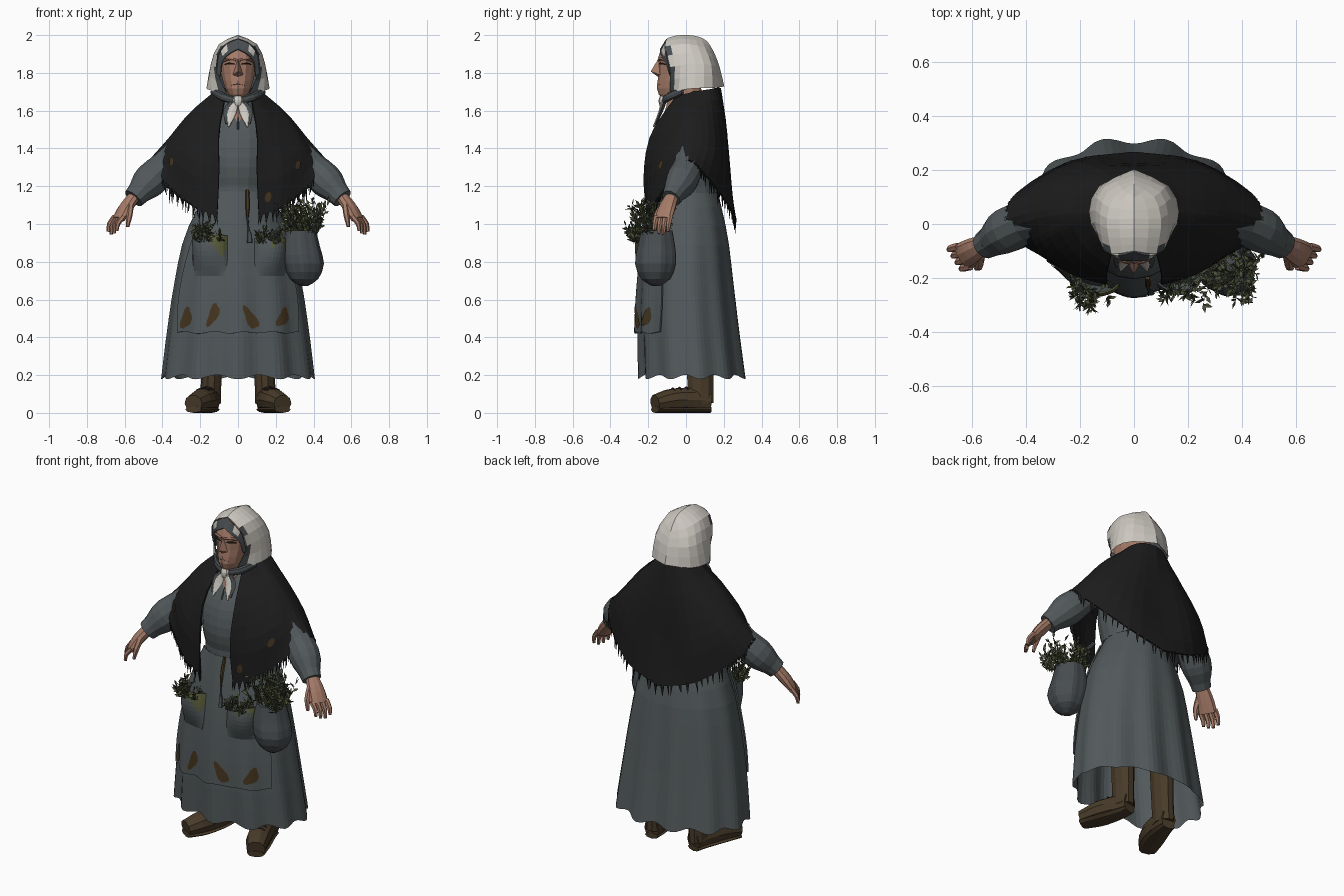
import bpy, bmesh, math, random
from mathutils import Vector

random.seed(4)
if "Cube" in bpy.data.objects:
    bpy.data.objects.remove(bpy.data.objects["Cube"])


def material(name, *rgb):
    m = bpy.data.materials.new(name)
    m.use_nodes = True
    m.diffuse_color = (*rgb, 1)
    m.node_tree.nodes["Principled BSDF"].inputs["Base Color"].default_value = (*rgb, 1)
    return m


SKIN = material("skin", .38, .2, .14)
WHITE = material("scarf_white", .62, .59, .54)
SLATE = material("slate_cloth", .065, .074, .08)
DRESS = material("dress_grey", .085, .1, .105)
BLACK = material("shawl_black", .012, .012, .012)
BOOT = material("boot_brown", .065, .043, .022)
STAIN = material("stain_brown", .06, .036, .014)
HERB = material("herb_green", .068, .078, .042)
OLIVE = material("olive", .105, .115, .042)
DARK = material("dark_line", .03, .018, .014)


def build(name, verts, faces, mats, indices=None, mirror=False, thick=0):
    mesh = bpy.data.meshes.new(name)
    mesh.from_pydata([tuple(v) for v in verts], [], faces)
    for m in mats if isinstance(mats, tuple) else (mats,):
        mesh.materials.append(m)
    for i, index in enumerate(indices or []):
        mesh.polygons[i].material_index = index
    bm = bmesh.new()
    bm.from_mesh(mesh)
    bmesh.ops.recalc_face_normals(bm, faces=bm.faces)
    bm.to_mesh(mesh)
    bm.free()
    ob = bpy.data.objects.new(name, mesh)
    bpy.context.collection.objects.link(ob)
    if mirror:
        ob.modifiers.new("Mirror", "MIRROR")
    if thick:
        mod = ob.modifiers.new("Solidify", "SOLIDIFY")
        mod.thickness, mod.offset = thick, 0


def spline(points, t):
    """Smooth curve through points of any dimension."""
    p = [Vector(q) for q in points]
    p = [p[0] * 2 - p[1]] + p + [p[-1] * 2 - p[-2]]
    n = len(points) - 1
    i = min(max(int(t * n), 0), n - 1)
    f = t * n - i
    a, b, c, d = p[i:i + 4]
    return (b * 2 + (c - a) * f + (a * 2 - b * 5 + c * 4 - d) * f * f
            + (b * 3 - a - c * 3 + d) * f ** 3) * .5


def patch(columns, u, v):
    return spline([spline(c, v) for c in columns], u)


def grid(name, fn, nu, nv, mats, wrap=False, caps=False, rule=None, **kw):
    cols = nu if wrap else nu + 1
    verts = [fn(i / nu, j / nv) for j in range(nv + 1) for i in range(cols)]
    faces, indices = [], []
    for j in range(nv):
        for i in range(nu):
            k = (i + 1) % cols
            faces.append((j * cols + i, j * cols + k, (j + 1) * cols + k, (j + 1) * cols + i))
            indices.append(rule((i + .5) / nu, (j + .5) / nv) if rule else 0)
    if caps:
        faces += [tuple(range(cols)), tuple(range(nv * cols, (nv + 1) * cols))]
        indices += [0, 0]
    build(name, verts, faces, mats, indices, **kw)


def loft(name, rows, mats, nu=20, nv=12, pleat=0):
    """Rows hold height, centre x, half width, front y and back y."""
    def fn(u, v):
        z, cx, rx, front, back = spline(rows, v)
        a = u * math.tau
        s = 1 + pleat * math.cos(7 * a)
        return (cx + rx * s * math.sin(a),
                (front + back) / 2 - (back - front) / 2 * s * math.cos(a), z)
    grid(name, fn, nu, nv, mats, wrap=True, caps=True)


def tube(name, path, mat, ref=(0, 0, 1), nu=8, nv=6, mirror=True):
    """Path points hold x, y, z and the two half widths."""
    def fn(u, v):
        c = spline(path, v)
        t = (spline(path, v + .01) - spline(path, v - .01)).to_3d()
        side = t.cross(Vector(ref)).normalized()
        up = side.cross(t).normalized()
        a = u * math.tau
        return c.to_3d() + side * c[3] * math.cos(a) + up * c[4] * math.sin(a)
    grid(name, fn, nu, nv, mat, wrap=True, caps=True, mirror=mirror)


# Skirt: half width, front y and back y at even heights, with hanging folds
HEM = .19
SKIRT = [(.402, -.24, .312), (.372, -.245, .28), (.335, -.235, .252), (.28, -.21, .222), (.16, -.165, .165)]


def skirt_point(a, z, grow=0):
    v = z - HEM
    rx, front, back = spline(SKIRT, v)
    fold = 1 + .05 * (1.05 - v) * (.4 + .6 * math.cos(a) ** 2) * math.cos(11 * a)
    y = (front + back) / 2 - ((back - front) / 2 * fold + grow) * math.cos(a)
    return Vector(((rx * fold + grow) * math.sin(a), y, z - .012 * (1 - v) ** 8 * math.cos(11 * a)))


def on_skirt(x, z, grow):
    rx = spline(SKIRT, z - HEM)[0]
    return skirt_point(math.asin(max(-1, min(1, x / rx))), z, grow)


grid("skirt", lambda u, v: skirt_point(u * math.tau, HEM + v), 88, 10, DRESS, wrap=True)


def apron_point(u, v):
    half = .31 - .18 * v * v
    z = .425 + .745 * v + .005 * math.sin(26 * u) * (1 - v) ** 3
    return on_skirt((2 * u - 1) * half, z, .015)


grid("apron", apron_point, 32, 10, DRESS, thick=.008)
loft("waistband", [(1.165, 0, .175, -.187, .18), (1.205, 0, .175, -.187, .18)], DRESS, nv=1)

# Apron stains
for x, z, w, h, lean in ((-.26, .5, .03, .055, .2), (-.125, .52, .024, .06, .3),
                         (.065, .5, .03, .06, -.45), (.222, .505, .032, .048, .3)):
    def blot(u, v):
        a = u * math.tau
        r = v * (1 + .2 * math.sin(3 * a + x * 40))
        dz = h * r * math.sin(a)
        return on_skirt(x + w * r * math.cos(a) + lean * dz, z + dz, .024)
    grid("apron_stain", blot, 14, 3, STAIN, wrap=True)

# Pockets with worn olive corners
for x, z, w, h, edge in ((-.14, .725, .17, .215, .4), (.165, .725, .16, .2, .3)):
    def pouch(u, v):
        bulge = .06 * math.sin(math.pi * u) ** .7 * math.sin(math.pi * .6 * v)
        width = w * (.86 + .14 * min(1, v * 3))
        return on_skirt(x + (u - .5) * width, z + h * v, .02 + bulge)
    grid("apron_pocket", pouch, 12, 8, (DRESS, OLIVE), thick=.006,
         rule=lambda u, v: int(v + .25 * math.sin(9 * u) > .75 and u > edge))

# Torso, neck and front seam
loft("torso", [(1.14, 0, .165, -.17, .165), (1.3, 0, .19, -.205, .18), (1.45, 0, .2, -.18, .185),
               (1.57, 0, .16, -.115, .17), (1.65, 0, .09, -.07, .14)], DRESS)
loft("neck", [(1.54, 0, .055, -.135, .08), (1.62, 0, .066, -.105, .09), (1.72, 0, .06, -.09, .08)], SKIN, 12, 4)
tube("front_seam", [(0, -.158, 1.5, .004, .004), (0, -.125, 1.565, .004, .004)], SLATE,
     (0, 1, 0), 4, 1, False)

# Shawl: columns run from neck to hem, from front edge round to the back centre
SHAWL = [
    [(.07, -.06, 1.66), (.1, -.18, 1.48), (.1, -.22, 1.27), (.11, -.205, 1.04)],
    [(.09, -.03, 1.68), (.19, -.115, 1.51), (.235, -.175, 1.31), (.22, -.185, 1.09)],
    [(.11, .02, 1.69), (.25, -.035, 1.55), (.335, -.09, 1.38), (.35, -.11, 1.19)],
    [(.115, .04, 1.7), (.255, .01, 1.575), (.36, -.025, 1.425), (.43, -.06, 1.28)],
    [(.12, .06, 1.7), (.25, .055, 1.585), (.365, .045, 1.45), (.472, .015, 1.33)],
    [(.11, .12, 1.71), (.23, .14, 1.56), (.345, .15, 1.39), (.435, .11, 1.25)],
    [(.07, .16, 1.72), (.13, .2, 1.53), (.2, .225, 1.3), (.235, .23, 1.09)],
    [(0, .18, 1.72), (0, .212, 1.5), (0, .225, 1.26), (0, .263, 1.015)]]
grid("shawl", lambda u, v: patch(SHAWL, u, v), 21, 8, BLACK, mirror=True, thick=.01)

verts, faces = [], []
for i in range(64):
    p = patch(SHAWL, (i + random.random()) / 64, 1)
    n = len(verts)
    verts += [p + Vector((.008 * math.cos(k * 2.1), .008 * math.sin(k * 2.1), .008)) for k in range(3)]
    verts.append(p + Vector((random.uniform(-.01, .01), 0, -random.uniform(.045, .08))))
    faces += [(n, n + 1, n + 3), (n + 1, n + 2, n + 3), (n + 2, n, n + 3)]
build("shawl_fringe", verts, faces, BLACK, mirror=True)

for sign, u0, v0 in ((-1, .29, .76), (1, .235, .74), (1, .06, .88)):
    def spot(u, v):
        a = u * math.tau
        p = patch(SHAWL, u0 + .02 * v * math.cos(a), v0 + .04 * v * math.sin(a))
        p += Vector((p.x * .6, p.y - .12, .05)).normalized() * .011
        return (p.x * sign, p.y, p.z)
    grid("shawl_stain", spot, 9, 2, STAIN, wrap=True)

# Arms and hands
tube("sleeve", [(.24, .03, 1.46, .085, .085), (.38, .015, 1.315, .08, .08),
                (.47, -.025, 1.225, .09, .085), (.535, -.07, 1.155, .058, .055)], DRESS, (0, 1, 0), 12, 8)
tube("cuff", [(.525, -.062, 1.166, .064, .06), (.553, -.08, 1.135, .057, .052)], DRESS, (0, 1, 0), 12, 1)
OUT = (.64, -.4, .55)
tube("palm", [(.545, -.072, 1.15, .036, .032), (.595, -.1, 1.085, .05, .032),
              (.633, -.122, 1.025, .054, .022)], SKIN, OUT, 10, 5)
for k in (-.045, -.015, .015, .045):
    x, y, z = .628 + k * .5, -.12 + k * .8, 1.04
    drop = .1 - abs(k - .005) * .5
    tube("finger", [(x, y, z, .016, .015), (x + .03, y - .008, z - drop * .5, .014, .013),
                    (x + .036, y - .012, z - drop, .009, .009)], SKIN, OUT, 6, 4)
tube("thumb", [(.57, -.12, 1.1, .02, .018), (.575, -.155, 1.045, .017, .016),
               (.585, -.165, .985, .009, .009)], SKIN, OUT, 6, 4)

# Head and face
loft("head", [(1.66, 0, .035, -.12, .04), (1.7, 0, .062, -.152, .06), (1.76, 0, .083, -.15, .08),
              (1.82, 0, .095, -.143, .1), (1.88, 0, .098, -.147, .1), (1.93, 0, .085, -.125, .09),
              (1.965, 0, .04, -.07, .05)], SKIN, 14, 9)
build("nose", [(0, -.146, 1.875), (0, -.187, 1.808), (.027, -.138, 1.79), (-.027, -.138, 1.79), (0, -.15, 1.78)],
      [(0, 1, 2), (0, 3, 1), (1, 4, 2), (1, 3, 4)], SKIN)
tube("brow_ridge", [(.01, -.143, 1.868, .008, .008), (.05, -.129, 1.874, .011, .008),
                    (.085, -.096, 1.858, .006, .006)], SKIN, nu=6)
tube("eye", [(.02, -.142, 1.847, .003, .003), (.045, -.131, 1.85, .006, .006),
             (.07, -.11, 1.845, .003, .003)], DARK, nu=6)
tube("mouth", [(0, -.15, 1.742, .003, .003), (.034, -.138, 1.735, .003, .003)], DARK, nu=5, nv=2)
HAIR = [[(0, -.1, 1.978), (.058, -.114, 1.952), (.1, -.1, 1.895), (.112, -.08, 1.8)],
        [(0, -.134, 1.925), (.05, -.132, 1.897), (.083, -.106, 1.855), (.092, -.08, 1.78)]]
grid("hair", lambda u, v: patch(HAIR, u, v), 3, 9, (SLATE, WHITE), mirror=True, thick=.008,
     rule=lambda u, v: int(abs(v - .45) < .12 and u < .7))

# Headscarf: columns run from the crown seam down to the edge, front to back
SCARF = [
    [(0, -.1, 1.983), (.083, -.112, 1.94), (.118, -.085, 1.83), (.057, -.085, 1.68)],
    [(0, -.05, 1.998), (.095, -.05, 1.95), (.138, -.03, 1.84), (.138, -.04, 1.705)],
    [(0, .02, 2), (.1, .02, 1.952), (.143, .05, 1.85), (.167, .045, 1.718)],
    [(0, .08, 1.987), (.075, .1, 1.935), (.114, .135, 1.84), (.13, .14, 1.72)],
    [(0, .115, 1.965), (0, .148, 1.91), (0, .178, 1.83), (0, .203, 1.728)]]
grid("headscarf", lambda u, v: patch(SCARF, u, v), 8, 6, (WHITE, SLATE), mirror=True,
     rule=lambda u, v: int(u < .13 and v > .35 and int(v * 6) % 3 > 0))
CENTRE = Vector((0, .02, 1.82))
grid("scarf_lining", lambda u, v: CENTRE + (patch(SCARF, u, v) - CENTRE) * .975, 8, 6, SLATE, mirror=True)
tube("scarf_tie", [(.135, -.02, 1.705, .012, .02), (.078, -.092, 1.672, .014, .022),
                   (0, -.118, 1.65, .014, .018)], SLATE)
tube("scarf_knot", [(0, -.115, 1.685, .018, .015), (0, -.127, 1.655, .026, .018),
                    (0, -.125, 1.625, .016, .014)], WHITE, (0, 1, 0), mirror=False)
tube("scarf_tail", [(.008, -.125, 1.65, .012, .008), (.033, -.14, 1.59, .024, .007),
                    (.05, -.172, 1.515, .005, .004)], WHITE, (0, 1, 0))
tube("scarf_tail_edge", [(.025, -.11, 1.65, .012, .008), (.055, -.128, 1.6, .022, .007),
                         (.062, -.16, 1.53, .006, .004)], SLATE, (0, 1, 0))

# Hip bag, strap and waist cord
loft("hip_bag", [(.672, .35, .02, -.18, -.14), (.71, .35, .075, -.235, -.08), (.79, .348, .106, -.266, -.05),
                 (.88, .335, .098, -.252, -.055), (.965, .333, .08, -.235, -.07)], SLATE, 28, 8, .035)
tube("bag_strap", [(.3, -.14, .95, .012, .005), (.25, -.15, 1.08, .012, .005),
                   (.16, -.15, 1.19, .012, .005)], SLATE, (0, 1, 0), 6, 6, False)
tube("waist_cord", [(.05, -.2, 1.18, .009, .007), (.052, -.225, 1.1, .012, .007),
                    (.05, -.235, 1.03, .006, .006)], STAIN, (0, 1, 0), 6, 6, False)
tube("cord_end", [(.05, -.235, 1.04, .006, .006), (.055, -.245, .98, .005, .005), (.062, -.25, .94, .012, .008),
                  (.062, -.258, .9, .014, .008)], SLATE, (0, 1, 0), 8, 6, False)


# Herb bunches made of stems with narrow diamond leaves
def herbs(name, centre, spread, count, length, leaf):
    verts, faces, indices = [], [], []

    def blade(p, along, width):
        side = along.cross(Vector((random.uniform(-1, 1), random.uniform(-1, 1), .5))).normalized() * width
        n = len(verts)
        verts.extend([p, p + along * .5 + side, p + along, p + along * .5 - side])
        faces.append((n, n + 1, n + 2, n + 3))
        indices.append(int(random.random() < .12))

    for _ in range(count):
        ox, oy = random.uniform(-1, 1), random.uniform(-1, 1)
        base = Vector(centre) + Vector((ox * spread, oy * spread * .8, 0))
        way = Vector((ox * .25 + random.uniform(-.2, .2), oy * .35 - .1, 1)).normalized()
        reach = length * random.uniform(.45, 1)
        blade(base, way * reach, .005)
        for k in range(12):
            out = Vector([random.uniform(-1, 1) for _ in range(3)]) + way * .8
            blade(base + way * reach * (k + 1) / 12, out.normalized() * leaf, leaf * .2)
    build(name, verts, faces, (HERB, OLIVE), indices)


herbs("bag_herbs", (.345, -.175, .94), .075, 50, .185, .04)
herbs("right_pocket_herbs", (-.16, -.24, .9), .06, 22, .1, .036)
herbs("left_pocket_herbs", (.16, -.235, .89), .05, 16, .085, .034)

# Boots
FOOT = [(.14, .13, .06, .045, .058), (.152, .05, .068, .058, .066),
        (.188, -.07, .067, .068, .064), (.236, -.164, .05, .052, .046)]
tube("boot_foot", FOOT, BOOT, nu=10, nv=8)
tube("boot_sole", [(x, y, .018, w - .004, .018) for x, y, z, w, h in FOOT], BOOT, nu=8, nv=8)
tube("boot_shaft", [(.145, .08, .05, .054, .07), (.142, .075, .2, .055, .073),
                    (.14, .07, .42, .062, .075)], BOOT, (0, 1, 0), 10, 5)
for x, y, z in ((.165, .0, .136), (.175, -.035, .134), (.187, -.07, .131)):
    tube("boot_lace", [(x - .035, y - .01, z - .012, .004, .004), (x, y, z, .005, .005),
                       (x + .035, y + .01, z - .012, .004, .004)], DARK, nu=5, nv=4)
